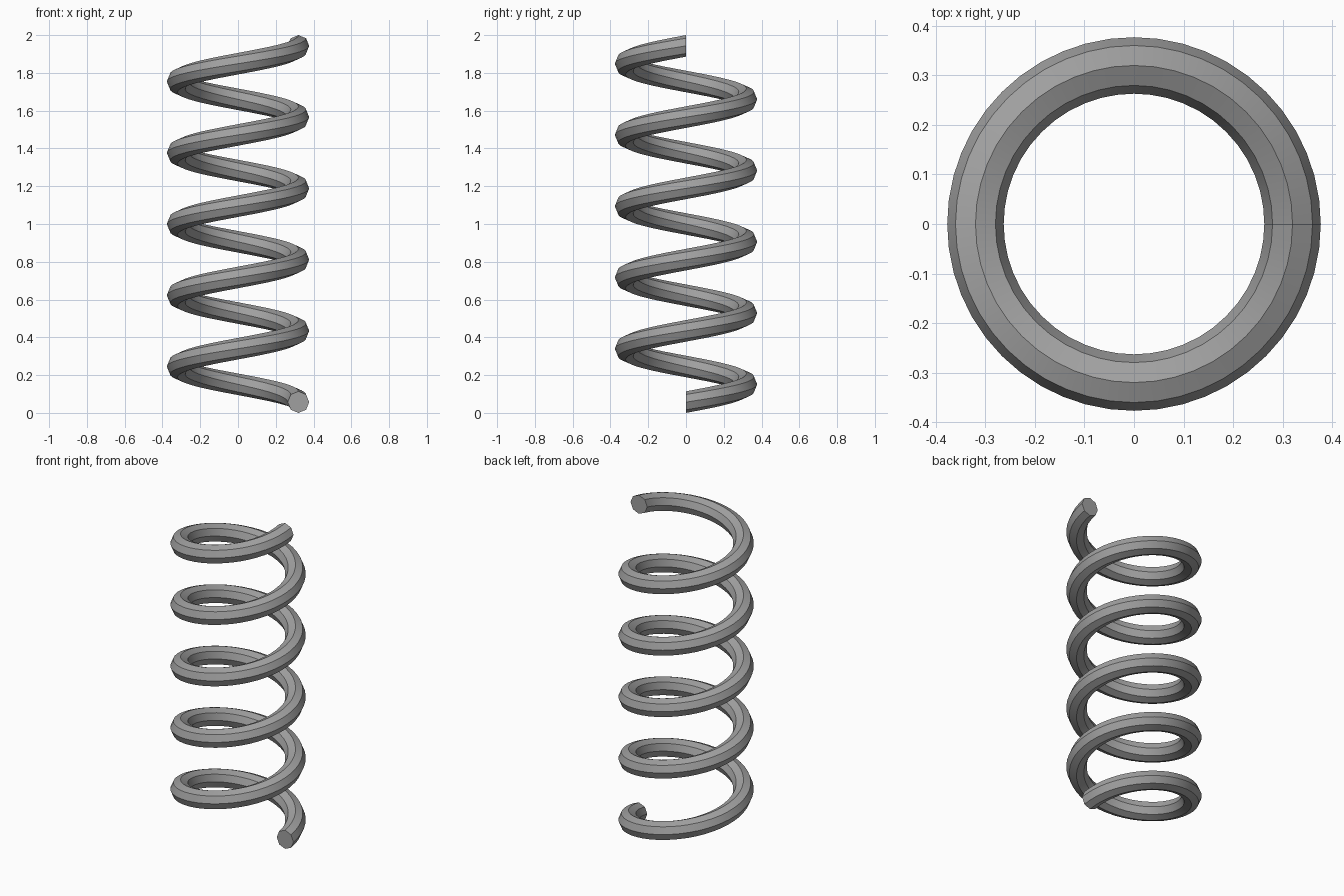
import bpy, bmesh
from math import sin, cos, tau

cube = bpy.data.objects.get("Cube")
if cube:
    bpy.data.objects.remove(cube, do_unlink=True)

COIL_RADIUS = 0.32
WIRE_RADIUS = 0.057
TURNS, STEPS, SIDES = 5, 48, 8
PITCH = (2 - 2 * WIRE_RADIUS) / TURNS

steel = bpy.data.materials.new("grey steel")
steel.use_nodes = True
grey = (0.35, 0.35, 0.35, 1)
steel.diffuse_color = grey
steel.node_tree.nodes["Principled BSDF"].inputs["Base Color"].default_value = grey


def wire_ring(bm, turn):
    """Upright octagonal wire section at a given point along the helix."""
    a = tau * turn
    ring = []
    for i in range(SIDES):
        b = tau * i / SIDES
        r = COIL_RADIUS + WIRE_RADIUS * cos(b)
        z = WIRE_RADIUS * (1 + sin(b)) + PITCH * turn
        ring.append(bm.verts.new((r * cos(a), r * sin(a), z)))
    return ring


# Coil: sections joined along the helix, closed by a flat cap at each end
bm = bmesh.new()
rings = [wire_ring(bm, s / STEPS) for s in range(TURNS * STEPS + 1)]
for lower, upper in zip(rings, rings[1:]):
    for i in range(SIDES):
        j = (i + 1) % SIDES
        bm.faces.new((lower[i], lower[j], upper[j], upper[i]))
bm.faces.new(rings[0])
bm.faces.new(rings[-1])
bmesh.ops.recalc_face_normals(bm, faces=bm.faces)

mesh = bpy.data.meshes.new("spring_coil")
bm.to_mesh(mesh)
bm.free()
mesh.materials.append(steel)
coil = bpy.data.objects.new("spring_coil", mesh)
bpy.context.collection.objects.link(coil)

# Smooth along the wire, crisp ridges between its eight sides
bpy.ops.object.select_all(action='DESELECT')
coil.select_set(True)
bpy.context.view_layer.objects.active = coil
bpy.ops.object.shade_smooth_by_angle(angle=tau / 12)
